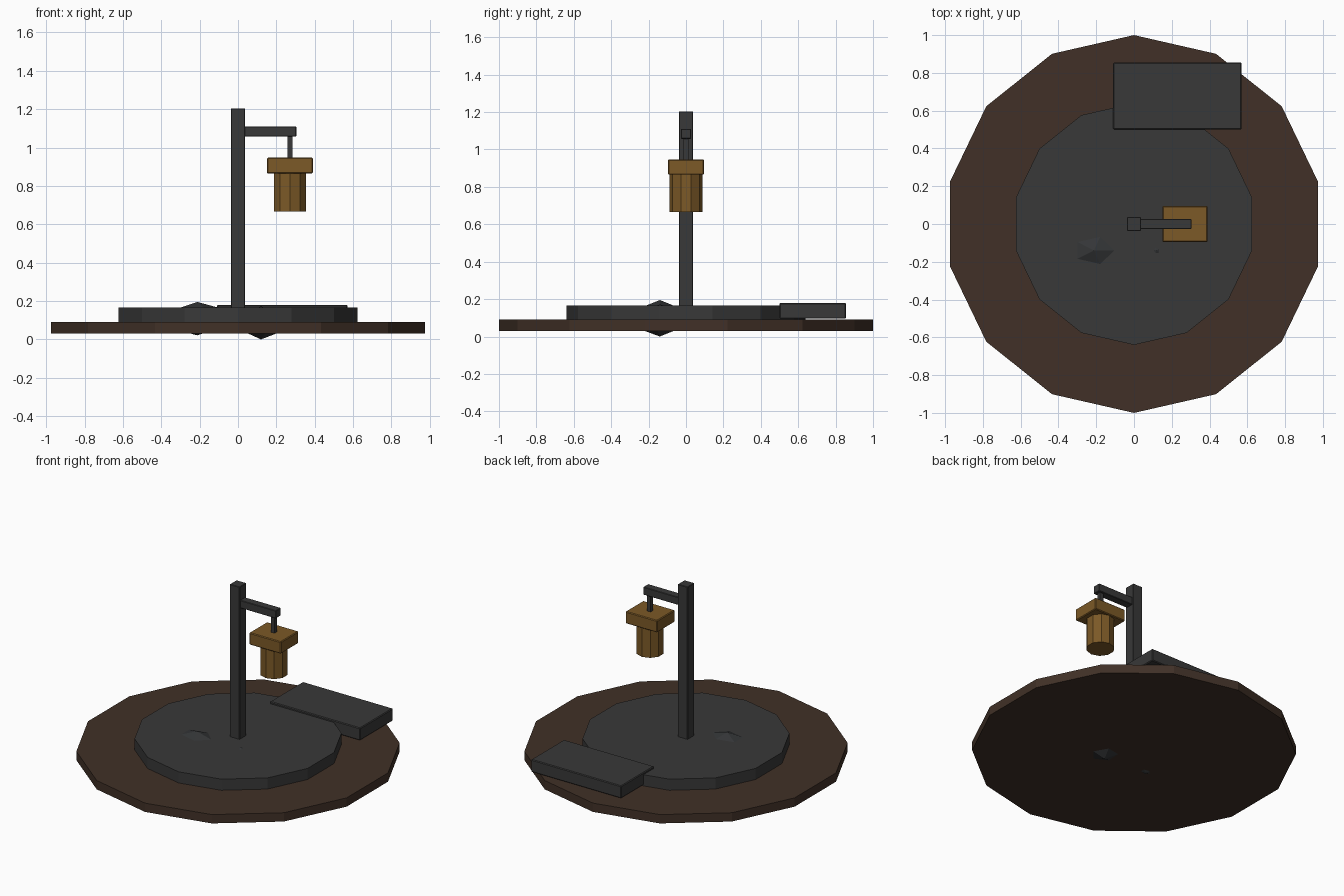
import bpy
import math

cube = bpy.data.objects.get("Cube")
if cube:
    bpy.data.objects.remove(cube, do_unlink=True)


def material(name, rgb):
    mat = bpy.data.materials.new(name)
    mat.use_nodes = True
    colour = (*rgb, 1)
    mat.diffuse_color = colour
    mat.node_tree.nodes["Principled BSDF"].inputs["Base Color"].default_value = colour
    return mat


stone = material("dark stone", (0.04, 0.04, 0.04))
earth = material("brown earth", (0.052, 0.03, 0.02))
brass = material("amber brass", (0.2, 0.1, 0.02))
rock = material("rock grey", (0.034, 0.036, 0.038))


def finish(name, mat):
    obj = bpy.context.object
    obj.name = obj.data.name = name
    obj.data.materials.append(mat)
    return obj


def prism(name, mat, sides, radius, x, bottom, top):
    """Flat-sided cylinder with a corner pointing to the back."""
    bpy.ops.mesh.primitive_cylinder_add(
        vertices=sides, radius=radius, depth=top - bottom,
        location=(x, 0, (bottom + top) / 2))
    return finish(name, mat)


def box(name, mat, xs, ys, zs, bevel=0.005):
    """Box from its extents, with narrow chamfered edges."""
    spans = (xs, ys, zs)
    bpy.ops.mesh.primitive_cube_add(size=1, location=[sum(s) / 2 for s in spans])
    obj = finish(name, mat)
    obj.scale = [s[1] - s[0] for s in spans]
    bpy.ops.object.transform_apply(location=False, rotation=False, scale=True)
    mod = obj.modifiers.new("chamfer", "BEVEL")
    mod.width = bevel
    mod.segments = 1
    return obj


def boulder(name, location, size, turn):
    """Squashed low-poly rock, mostly buried in the ground."""
    bpy.ops.mesh.primitive_ico_sphere_add(
        subdivisions=1, radius=1, location=location, rotation=(0, 0, math.radians(turn)))
    obj = finish(name, rock)
    obj.scale = size
    return obj


# Ground and raised platform
prism("ground_disc", earth, 14, 1.0, 0, 0.03, 0.09)
prism("stone_platform", stone, 14, 0.64, 0, 0.085, 0.166)

# Slab at the back
box("back_slab", stone, (-0.11, 0.57), (0.5, 0.855), (0.095, 0.18))

# Lamp post, arm and hanger
box("lamp_post", stone, (-0.037, 0.037), (-0.037, 0.037), (0.1, 1.204), 0.003)
box("lamp_arm", stone, (0.03, 0.304), (-0.027, 0.027), (1.057, 1.11), 0.003)
box("lantern_hanger", stone, (0.257, 0.285), (-0.014, 0.014), (0.94, 1.06), 0.001)

# Lantern
box("lantern_cap", brass, (0.151, 0.39), (-0.096, 0.096), (0.865, 0.947))
prism("lantern_body", brass, 10, 0.088, 0.271, 0.666, 0.87)

# Buried rocks
boulder("large_rock", (-0.212, -0.14, 0.108), (0.2, 0.14, 0.087), 0)
boulder("small_rock", (0.12, -0.14, 0.086), (0.135, 0.15, 0.086), 30)
